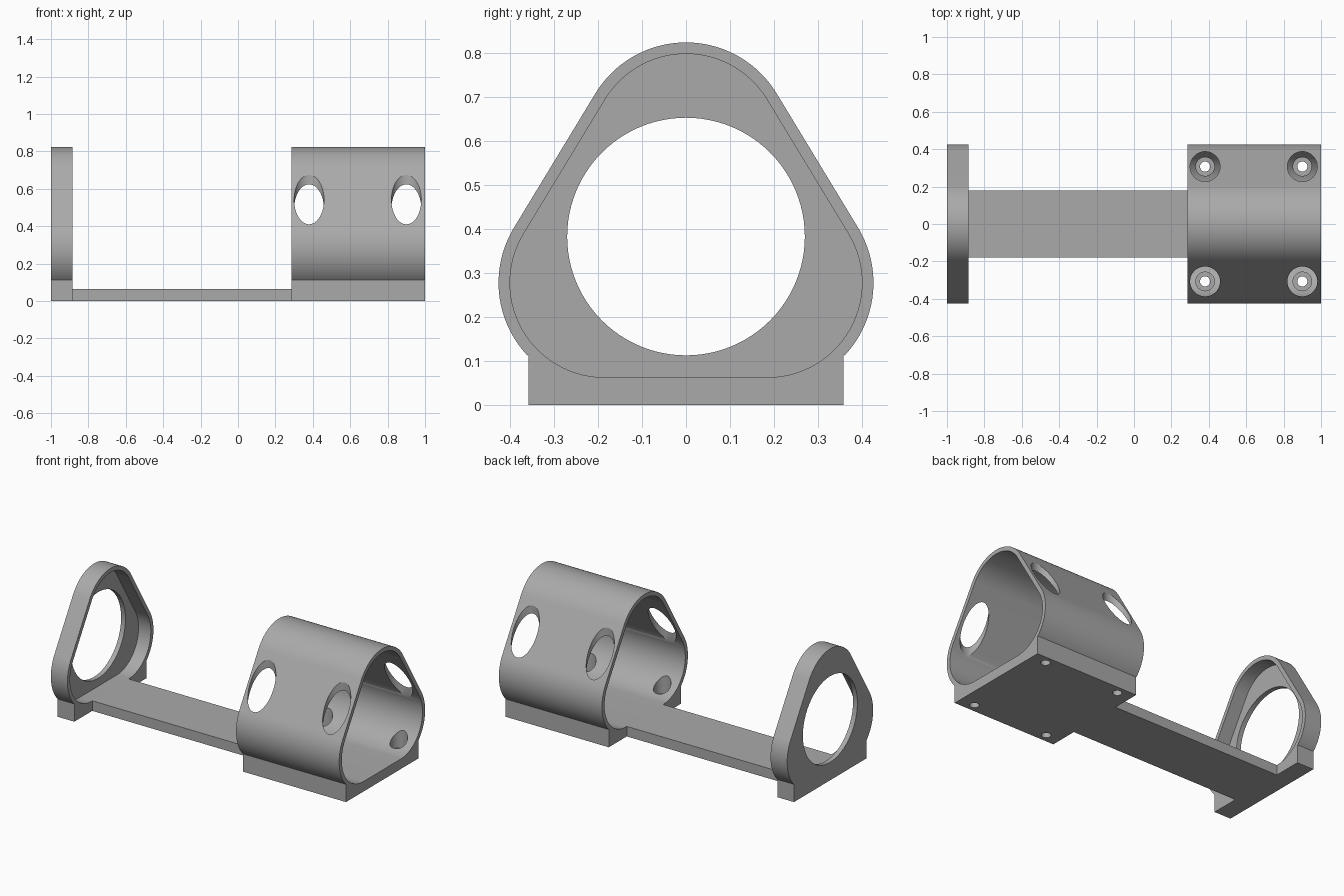
import bpy, bmesh, math
from mathutils import Matrix

if "Cube" in bpy.data.objects:
    bpy.data.objects.remove(bpy.data.objects["Cube"])

grey = bpy.data.materials.new("grey plastic")
grey.diffuse_color = (0.4, 0.4, 0.4, 1)
grey.use_nodes = True
grey.node_tree.nodes["Principled BSDF"].inputs["Base Color"].default_value = grey.diffuse_color

# Rounded triangle: corner centres, cavity radius and wall thickness
CY, CZ, TOP_Z = 0.185, 0.278, 0.583
R_IN, WALL = 0.215, 0.026
SLANT = math.degrees(math.atan2(CY, TOP_Z - CZ))
BASE_W, BASE_H, FLOOR = 0.358, 0.115, 0.063


def arc(cy, cz, r, a0, a1, n=28):
    angles = [math.radians(a0 + (a1 - a0) * i / n) for i in range(n + 1)]
    return [(cy + r * math.cos(a), cz + r * math.sin(a)) for a in angles]


def mirrored(half):
    """Close a right-hand half profile that ends on the centre line."""
    return half + [(-y, z) for y, z in reversed(half[:-1])]


def triangle_half(r, start):
    return arc(CY, CZ, r, start, SLANT) + arc(0, TOP_Z, r, SLANT, 90)


foot_angle = math.degrees(math.atan2(BASE_H - CZ, BASE_W - CY))
outer = mirrored([(BASE_W, 0), (BASE_W, BASE_H)] + triangle_half(R_IN + WALL, foot_angle))
inner = mirrored(triangle_half(R_IN, -90))
circle = arc(0, 0.383, 0.27, 0, 360, 96)[:-1]
rail_profile = [(0.18, 0), (0.18, FLOOR), (-0.18, FLOOR), (-0.18, 0)]


def add_object(name, bm):
    bmesh.ops.recalc_face_normals(bm, faces=bm.faces)
    mesh = bpy.data.meshes.new(name)
    bm.to_mesh(mesh)
    bm.free()
    mesh.materials.append(grey)
    ob = bpy.data.objects.new(name, mesh)
    bpy.context.collection.objects.link(ob)
    return ob


def prism(name, profile, x0, x1):
    """Extrude a (y, z) profile along x."""
    bm = bmesh.new()
    face = bm.faces.new([bm.verts.new((x0, y, z)) for y, z in profile])
    ext = bmesh.ops.extrude_face_region(bm, geom=[face])
    verts = [v for v in ext["geom"] if isinstance(v, bmesh.types.BMVert)]
    bmesh.ops.translate(bm, verts=verts, vec=(x1 - x0, 0, 0))
    return add_object(name, bm)


def drill(x, y, z0, z1, r):
    bm = bmesh.new()
    bmesh.ops.create_cone(bm, cap_ends=True, segments=48, radius1=r, radius2=r,
                          depth=z1 - z0, matrix=Matrix.Translation((x, y, (z0 + z1) / 2)))
    return add_object("drill", bm)


def cut(ob, cutters):
    """Subtract the cutters in turn, then remove them."""
    for c in cutters:
        mod = ob.modifiers.new("cut", 'BOOLEAN')
        mod.operation, mod.solver, mod.object = 'DIFFERENCE', 'EXACT', c
    deps = bpy.context.evaluated_depsgraph_get()
    mesh = bpy.data.meshes.new_from_object(ob.evaluated_get(deps))
    ob.modifiers.clear()
    ob.data = mesh
    for c in cutters:
        bpy.data.objects.remove(c)


def smooth(ob):
    bpy.ops.object.select_all(action='DESELECT')
    ob.select_set(True)
    bpy.context.view_layer.objects.active = ob
    bpy.ops.object.shade_smooth_by_angle(angle=math.radians(25))


# End frame: shallow cup with a round opening in its outer wall
end_frame = prism("end_frame", outer, -1.0, -0.885)
cut(end_frame, [prism("recess", inner, -0.97, -0.8),
                prism("opening", circle, -1.1, -0.9)])

# Flat rail joining both ends
rail = prism("rail", rail_profile, -0.885, 0.285)

# Sleeve: open tube with tool holes above four counterbored screw holes
sleeve = prism("sleeve", outer, 0.285, 1.0)
cutters = [prism("bore", inner, 0.2, 1.1)]
for x in (0.38, 0.90):
    for y in (-0.307, 0.307):
        cutters += [drill(x, y, 0.28, 1.0, 0.08),
                    drill(x, y, 0.035, 0.22, 0.05),
                    drill(x, y, -0.1, 0.2, 0.027)]
cut(sleeve, cutters)

for part in (end_frame, sleeve):
    smooth(part)
